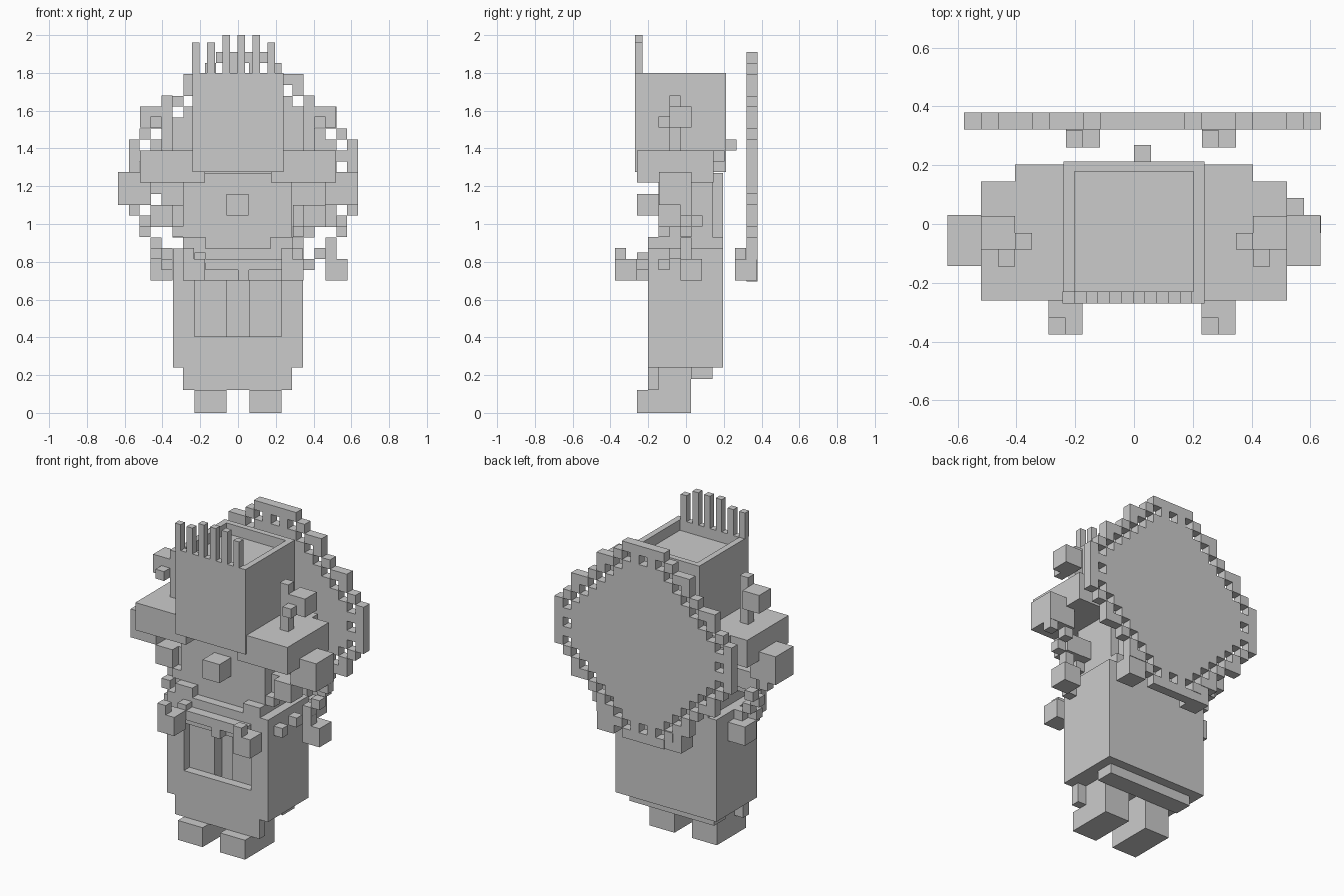
import bpy, bmesh

if "Cube" in bpy.data.objects:
    bpy.data.objects.remove(bpy.data.objects["Cube"])

U = 0.0578  # small cube size
grey = bpy.data.materials.new("grey")
grey.diffuse_color = (0.6, 0.6, 0.6, 1)
grey.use_nodes = True
grey.node_tree.nodes["Principled BSDF"].inputs["Base Color"].default_value = grey.diffuse_color


def make(name, boxes):
    """One object from boxes given as (x0, x1, y0, y1, z0, z1)."""
    bm = bmesh.new()
    for x0, x1, y0, y1, z0, z1 in boxes:
        vs = bmesh.ops.create_cube(bm, size=1)["verts"]
        for v in vs:
            v.co.x = x1 if v.co.x > 0 else x0
            v.co.y = y1 if v.co.y > 0 else y0
            v.co.z = z1 if v.co.z > 0 else z0
    me = bpy.data.meshes.new(name)
    bm.to_mesh(me)
    bm.free()
    me.materials.append(grey)
    ob = bpy.data.objects.new(name, me)
    bpy.context.collection.objects.link(ob)
    return ob


def both(boxes):
    """Add the mirrored copy of each box across x = 0."""
    return boxes + [(-b[1], -b[0]) + tuple(b[2:]) for b in boxes]


def cell(x, y, z):
    return (x, x + U, y, y + U, z, z + U)


# Feet, legs and hem
make("feet", both([(0.06, 0.23, -0.26, 0.027, 0, 0.12)]))
make("legs", both([(0.06, 0.23, -0.145, 0.027, 0.12, 0.24)]))
make("front_hem", [(-0.29, 0.287, -0.2, -0.145, 0.12, 0.24)])
make("back_hem", [(-0.29, 0.287, 0.027, 0.14, 0.18, 0.24)])

# Robe: hollow shell with a front window and a lowered collar
make("robe", both([(0.29, 0.345, -0.2, 0.197, 0.24, 0.87),
                   (0.23, 0.29, -0.2, -0.145, 0.24, 0.93)])
     + [(-0.29, 0.29, -0.145, 0.197, 0.24, 0.30),
        (-0.29, 0.29, 0.14, 0.197, 0.30, 0.93),
        (-0.23, 0.23, -0.2, -0.145, 0.24, 0.405),
        (-0.23, 0.23, -0.2, -0.145, 0.70, 0.87)]
     + both([(0.173, 0.23, -0.2, -0.145, 0.87, 0.93)]))
make("window_panels", both([(0.06, 0.29, -0.145, -0.03, 0.30, 0.70)]))
make("window_back", [(-0.06, 0.06, -0.07, -0.03, 0.30, 0.70)])

# Torso and nose
make("torso", [(-0.29, 0.287, -0.145, 0.14, 0.70, 1.27),
               (-0.23, 0.23, 0.14, 0.197, 0.93, 1.27)])
make("nose", [(-0.06, 0.055, -0.26, -0.145, 1.045, 1.16)])

# Head: open box with a shallow tray on top
H = (-0.24, 0.24, -0.27, 0.213)
make("head", [(*H, 1.275, 1.735),
              (-0.24, 0.24, -0.27, -0.23, 1.735, 1.80),
              (-0.24, 0.24, 0.178, 0.213, 1.735, 1.80)]
     + both([(0.203, 0.24, -0.23, 0.178, 1.735, 1.80)]))
make("head_knot", [cell(0, 0.21, 1.39)])
make("crown_spikes", [(-0.243 + 0.08 * i, -0.203 + 0.08 * i, -0.27, -0.23,
                       1.80, 2.0 if i in (2, 3, 4) else 1.96)
                      for i in range(6)])

# Shoulders, hands and the ornaments on the shoulders
make("shoulders", both([(0.175, 0.52, -0.26, 0.145, 1.22, 1.39),
                        (0.175, 0.405, 0.145, 0.203, 1.33, 1.39)]))
make("hands", both([(0.46, 0.635, -0.143, 0.03, 1.10, 1.275)]))
make("shoulder_ornaments", both([
    (0.347, 0.405, -0.087, -0.03, 1.39, 1.68),
    (0.405, 0.52, -0.087, 0.028, 1.51, 1.623),
    (0.405, 0.463, -0.145, -0.087, 1.51, 1.568)]))

# Disc behind the back, stepped round, with every other cell of its second ring open
HALF = [2, 3, 5, 5, 6, 8, 8, 9, 10, 10, 10]
HALF += HALF[-2::-1]


def inside(c, r):
    return 0 <= r <= 20 and abs(c - 10) <= HALF[r]


def rim(c, r):
    return inside(c, r) and not all(
        inside(c + i, r + j) for i, j in ((1, 0), (-1, 0), (0, 1), (0, -1)))


def hole(c, r):
    near = any(rim(c + i, r + j) for i, j in ((1, 0), (-1, 0), (0, 1), (0, -1)))
    return inside(c, r) and not rim(c, r) and near and (c + r) % 2 == 1


bm = bmesh.new()
for r in range(21):
    for c in range(21):
        if inside(c, r) and not hole(c, r):
            x, z = (c - 10) * U, 1.91 - r * U
            bm.faces.new([bm.verts.new((x + a * U, 0.321, z - b * U))
                          for a, b in ((0, 0), (0, 1), (1, 1), (1, 0))])
bmesh.ops.remove_doubles(bm, verts=bm.verts, dist=0.001)
out = bmesh.ops.extrude_face_region(bm, geom=bm.faces[:])["geom"]
bmesh.ops.translate(bm, vec=(0, U, 0),
                    verts=[g for g in out if isinstance(g, bmesh.types.BMVert)])
bmesh.ops.recalc_face_normals(bm, faces=bm.faces)
bmesh.ops.dissolve_limit(bm, angle_limit=0.01, verts=bm.verts, edges=bm.edges)
me = bpy.data.meshes.new("back_disc")
bm.to_mesh(me)
bm.free()
me.materials.append(grey)
bpy.context.collection.objects.link(bpy.data.objects.new("back_disc", me))


# Tassels: a large bead with a small one on top
def tassel(x, y, z=0.70, dx=0, dy=0):
    return [(x, x + 2 * U, y, y + 2 * U, z, z + 2 * U),
            cell(x + dx, y + dy, z + 2 * U)]


make("front_tassels", tassel(-0.29, -0.375) + tassel(0.23, -0.375))
make("side_tassels", tassel(-0.463, -0.03, dx=U) + tassel(0.463, -0.03))
make("back_tassels", tassel(-0.231, 0.26) + tassel(0.231, 0.26))
make("hand_tassels", both([(0.347, 0.463, -0.145, -0.03, 0.985, 1.10)]))

# Bead strings: across the front, round the corners, and up to the hands
make("front_beads", [(-0.173, 0.23, -0.26, -0.2, 0.756, 0.814),
                     cell(0, -0.26, 0.70), cell(-0.231, -0.26, 0.79)])
make("corner_beads", [cell(s, y, z) for s, y, z in (
    (0.347, -0.145, 0.756), (0.405, -0.087, 0.814),
    (-0.405, -0.145, 0.756), (-0.463, -0.087, 0.814))])
CHAIN = ((10, -0.03, 1.045), (9, 0.03, 0.987), (9, -0.03, 0.93), (8, -0.03, 0.872))
make("hand_beads", [cell(k * U, y, z) for k, y, z in CHAIN]
     + [cell(-k * U, y, z) for k, y, z in CHAIN])
make("inner_beads", both([(0.29, 0.347, -0.145, -0.087, 0.93, 0.987),
                          (0.29, 0.347, -0.087, -0.03, 0.987, 1.10)]))
